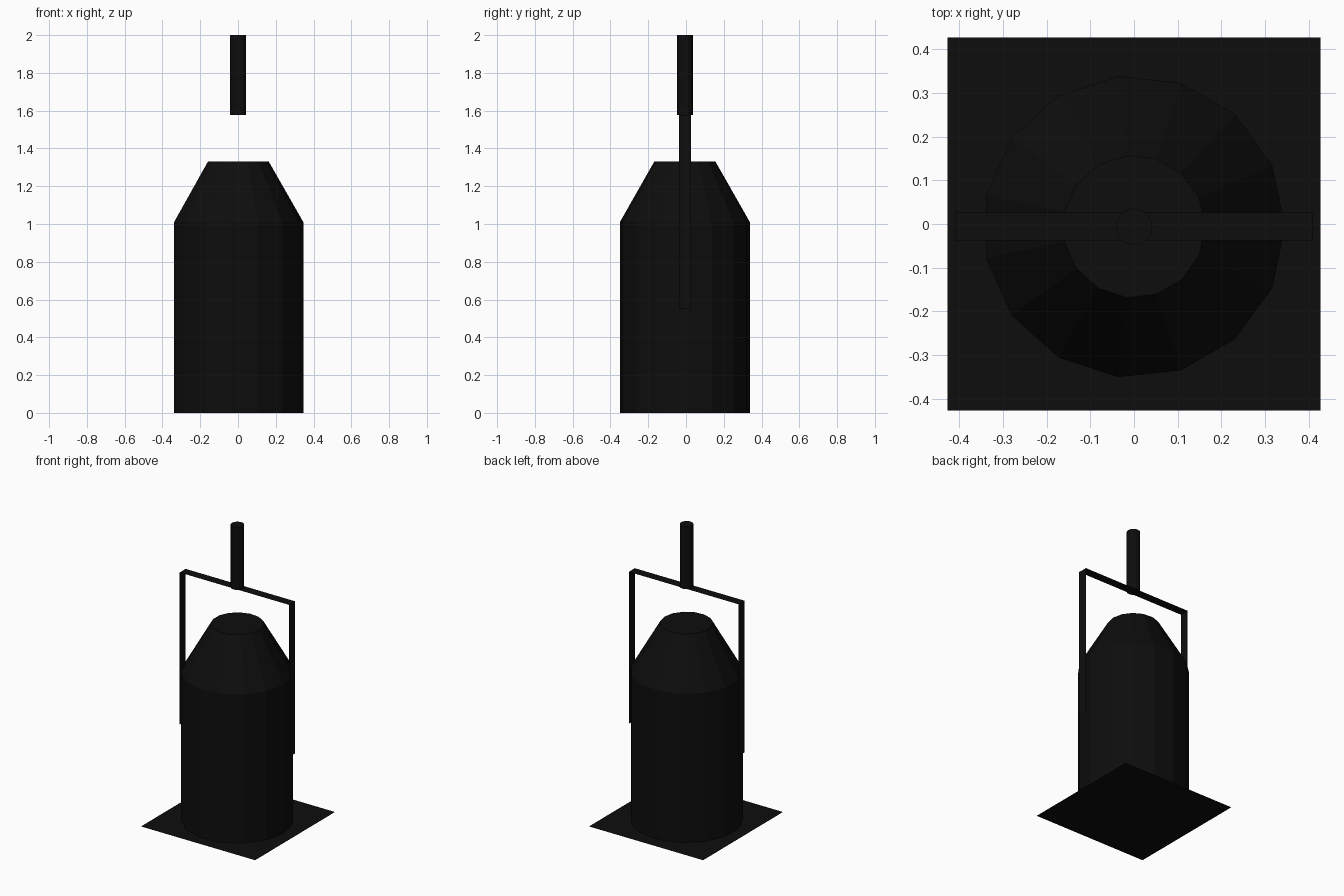
import bpy, bmesh, math

if "Cube" in bpy.data.objects:
    bpy.data.objects.remove(bpy.data.objects["Cube"])

black = bpy.data.materials.new("soot black")
black.diffuse_color = (0.004, 0.004, 0.004, 1)
black.use_nodes = True
black.node_tree.nodes["Principled BSDF"].inputs["Base Color"].default_value = black.diffuse_color

SIDES = 15
CY = -0.006  # bell and handle sit slightly forward of the plate centre


def make_object(name, bm):
    mesh = bpy.data.meshes.new(name)
    bm.normal_update()
    bm.to_mesh(mesh)
    bm.free()
    mesh.materials.append(black)
    obj = bpy.data.objects.new(name, mesh)
    bpy.context.collection.objects.link(obj)
    return obj


def lathe(name, profile):
    """Capped faceted solid from (radius, height) pairs, bottom to top."""
    bm = bmesh.new()
    rings = []
    for r, z in profile:
        rings.append([bm.verts.new((r * math.cos(2 * math.pi * i / SIDES),
                                    CY + r * math.sin(2 * math.pi * i / SIDES), z))
                      for i in range(SIDES)])
    for low, high in zip(rings, rings[1:]):
        for i in range(SIDES):
            j = (i + 1) % SIDES
            bm.faces.new((low[i], low[j], high[j], high[i]))
    bm.faces.new(rings[0][::-1])
    bm.faces.new(rings[-1])
    return make_object(name, bm)


# Lantern body: straight drum with tapered shoulder
lathe("lantern_body", [(0.346, 0), (0.346, 1.01), (0.163, 1.33)])

# Upright grip above the bail
lathe("grip", [(0.042, 1.577), (0.042, 2.0)])

# Paper-thin square base plate
bm = bmesh.new()
h = 0.427
bm.faces.new([bm.verts.new((x, y, 0.004)) for x, y in ((-h, -h), (h, -h), (h, h), (-h, h))])
make_object("base_plate", bm)

# Bail: one thin flat strap bent down on both sides
bm = bmesh.new()
path = [(-0.41, 0.55), (-0.41, 1.578), (0.41, 1.578), (0.41, 0.55)]
pairs = [[bm.verts.new((x, CY + dy, z)) for dy in (-0.032, 0.032)] for x, z in path]
for a, b in zip(pairs, pairs[1:]):
    bm.faces.new((a[0], b[0], b[1], a[1]))
make_object("bail_strap", bm)
